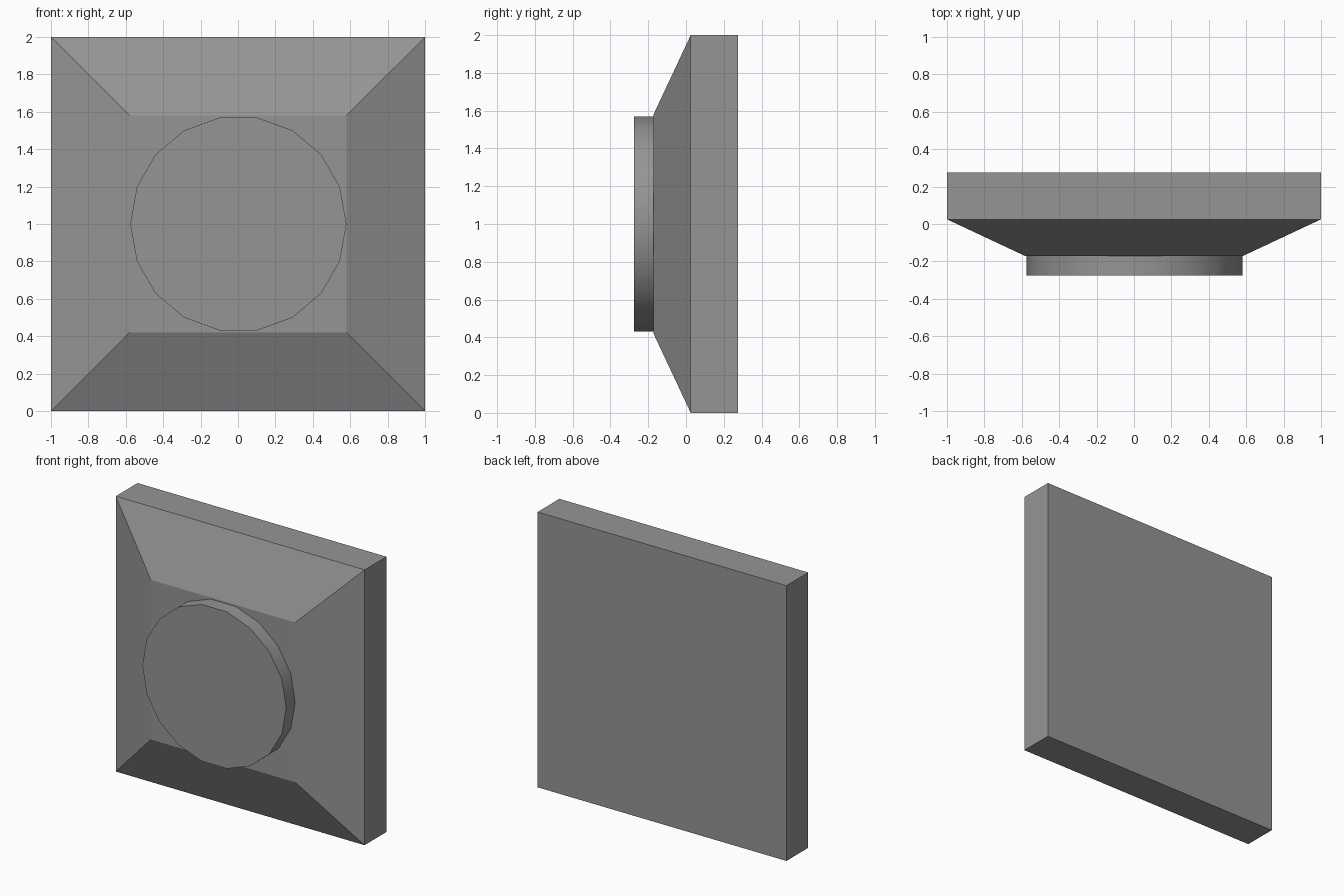
import bpy, bmesh, math
from mathutils import Matrix

cube = bpy.data.objects.get("Cube")
if cube:
    bpy.data.objects.remove(cube, do_unlink=True)

grey = bpy.data.materials.new("mid_grey")
grey.use_nodes = True
grey.diffuse_color = (0.3, 0.3, 0.3, 1)
grey.node_tree.nodes["Principled BSDF"].inputs["Base Color"].default_value = grey.diffuse_color


def finish(name, bm):
    bmesh.ops.recalc_face_normals(bm, faces=bm.faces)
    mesh = bpy.data.meshes.new(name)
    bm.to_mesh(mesh)
    bm.free()
    mesh.materials.append(grey)
    obj = bpy.data.objects.new(name, mesh)
    bpy.context.collection.objects.link(obj)
    return obj


# Square plate with a front that tapers to a smaller square
bm = bmesh.new()
rings = []
for half, y in ((1, 0.275), (1, 0.025), (0.58, -0.172)):
    corners = ((-half, -half), (half, -half), (half, half), (-half, half))
    rings.append([bm.verts.new((x, y, z + 1)) for x, z in corners])
for a, b in zip(rings, rings[1:]):
    for i in range(4):
        j = (i + 1) % 4
        bm.faces.new((a[i], a[j], b[j], b[i]))
bm.faces.new(rings[0])
bm.faces.new(rings[-1])
finish("bevelled_plate", bm)

# Round button, sunk slightly into the plate
bm = bmesh.new()
bmesh.ops.create_cone(bm, cap_ends=True, segments=18, radius1=0.578, radius2=0.578, depth=0.115)
place = Matrix.Translation((0.002, -0.2175, 1)) @ Matrix.Rotation(math.pi / 2, 4, "X")
turn = Matrix.Rotation(math.pi / 2, 4, "Z")  # puts a corner on each side
bmesh.ops.transform(bm, matrix=place @ turn, verts=bm.verts)
button = finish("round_button", bm)
bpy.ops.object.select_all(action="DESELECT")
button.select_set(True)
bpy.context.view_layer.objects.active = button
bpy.ops.object.shade_smooth_by_angle(angle=math.radians(35))
